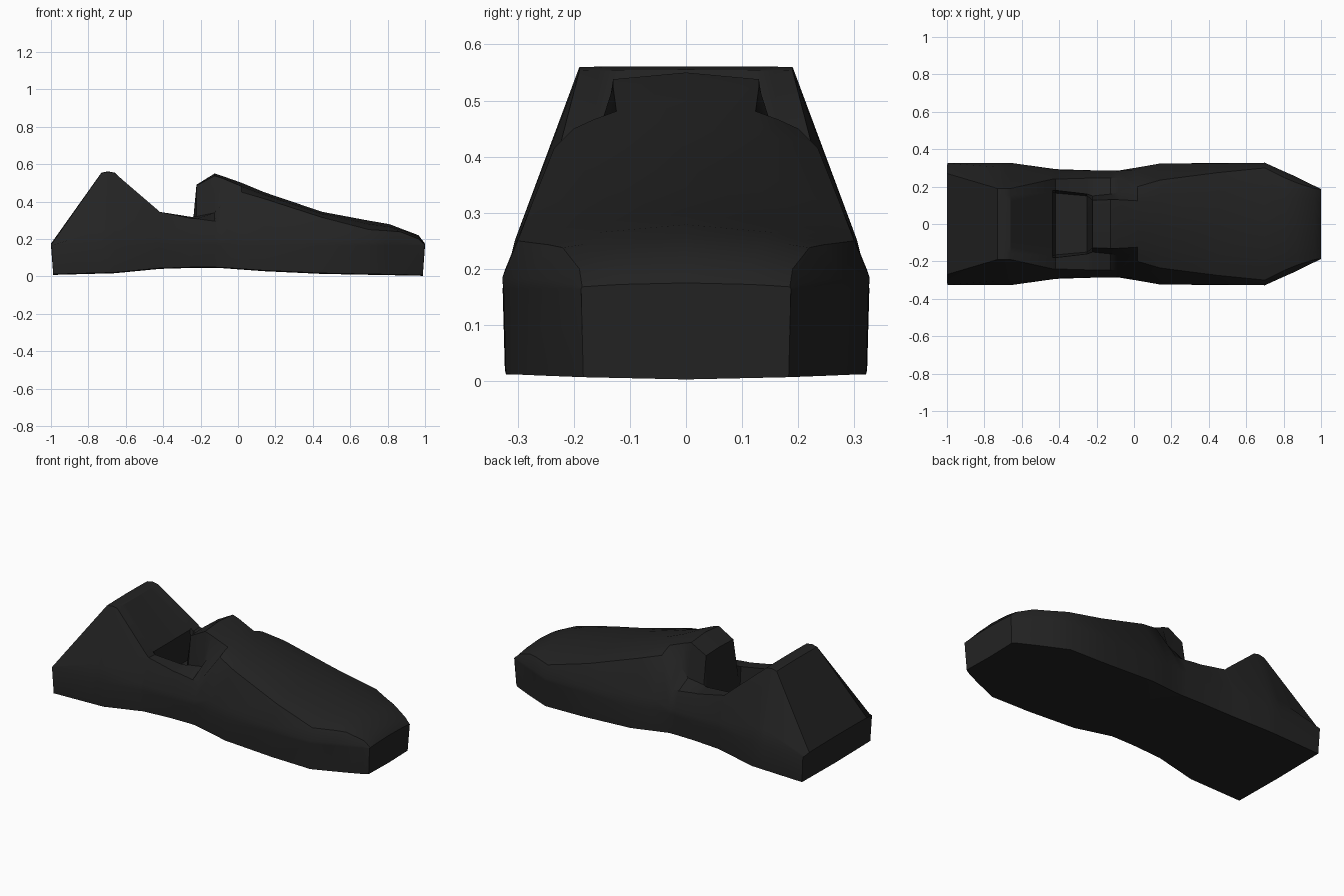
import bpy, bmesh

if "Cube" in bpy.data.objects:
    bpy.data.objects.remove(bpy.data.objects["Cube"])

# Plan half-width and underside height, as profiles along the length
WIDTH = [(-1, .325), (-.63, .327), (-.40, .29), (-.08, .285), (.16, .327),
         (.70, .325), (.87, .25), (1, .187)]
BELLY = [(-1, .008), (-.65, .017), (-.37, .045), (-.10, .045), (.30, .016), (1, .003)]

# Plain sections: x, shoulder y, shoulder z, centre z
TAIL = [(-1, .27, .172, .175), (-.73, .19, .552, .555), (-.695, .19, .560, .561),
        (-.66, .19, .553, .555)]
HOOD = [(.02, .20, .45, .50), (.14, .235, .415, .45), (.45, .275, .315, .345),
        (.70, .30, .25, .298), (.81, .245, .243, .279), (.87, .22, .238, .256),
        (.965, .19, .20, .22), (1, .185, .168, .175)]
# Cockpit sections: x, shoulder y/z, inner rim y/z, pocket or cowl y/z, centre z
COCKPIT = [(-.435, .24, .36, .18, .355, .17, .35, .35),
           (-.42, .24, .345, .18, .34, .165, .19, .19),
           (-.25, .245, .31, .16, .318, .15, .19, .19),
           (-.222, .245, .308, .15, .32, .128, .485, .49),
           (-.125, .247, .295, .16, .34, .13, .538, .55),
           (-.085, .245, .292, .17, .40, .13, .525, .537)]


def lerp(a, b, t):
    return a + (b - a) * t


def sample(profile, x):
    for (x0, a), (x1, b) in zip(profile, profile[1:]):
        if x <= x1:
            return lerp(a, b, (x - x0) / (x1 - x0))
    return profile[-1][1]


def half_section(x, sy, sz, iy, iz, ty, tz, cz):
    """Half cross-section from the belly centre, up the flank, to the top centre."""
    w, zb = sample(WIDTH, x), sample(BELLY, x)
    inset = -.012 * x if abs(x) == 1 else 0
    side_z = .165
    t = .22
    return [(x + inset, 0, zb), (x + inset, w - .004, zb + .004),
            (x + inset * .3, w, side_z),
            (x, lerp(w, sy, t) + .008 * (abs(x) < .9), lerp(side_z, sz, t)),
            (x, sy, sz), (x, iy, iz), (x, ty, tz), (x, 0, cz)]


def crowned(x, sy, sz, cz):
    return half_section(x, sy, sz, sy * .82, lerp(sz, cz, .33),
                        sy * .62, lerp(sz, cz, .62), cz)


sections = ([crowned(*r) for r in TAIL] + [half_section(*r) for r in COCKPIT]
            + [crowned(*r) for r in HOOD])

# Loft the half sections into one shell, mirrored across y
bm = bmesh.new()
for sign in (1, -1):
    rings = [[bm.verts.new((x, y * sign, z)) for x, y, z in s] for s in sections]
    for a, b in zip(rings, rings[1:]):
        for i in range(len(a) - 1):
            bm.faces.new((a[i], a[i + 1], b[i + 1], b[i]))
    for end in (rings[0], rings[-1]):
        bm.faces.new(end)
bmesh.ops.remove_doubles(bm, verts=bm.verts, dist=.0005)
bmesh.ops.recalc_face_normals(bm, faces=bm.faces)

mesh = bpy.data.meshes.new("car_body")
bm.to_mesh(mesh)
bm.free()
body = bpy.data.objects.new("car_body", mesh)
bpy.context.collection.objects.link(body)

# Near-black paint
paint = bpy.data.materials.new("black_paint")
paint.diffuse_color = (.017, .017, .017, 1)
paint.use_nodes = True
paint.node_tree.nodes["Principled BSDF"].inputs["Base Color"].default_value = paint.diffuse_color
mesh.materials.append(paint)

bpy.context.view_layer.objects.active = body
body.select_set(True)
bpy.ops.object.shade_smooth_by_angle(angle=.55)
